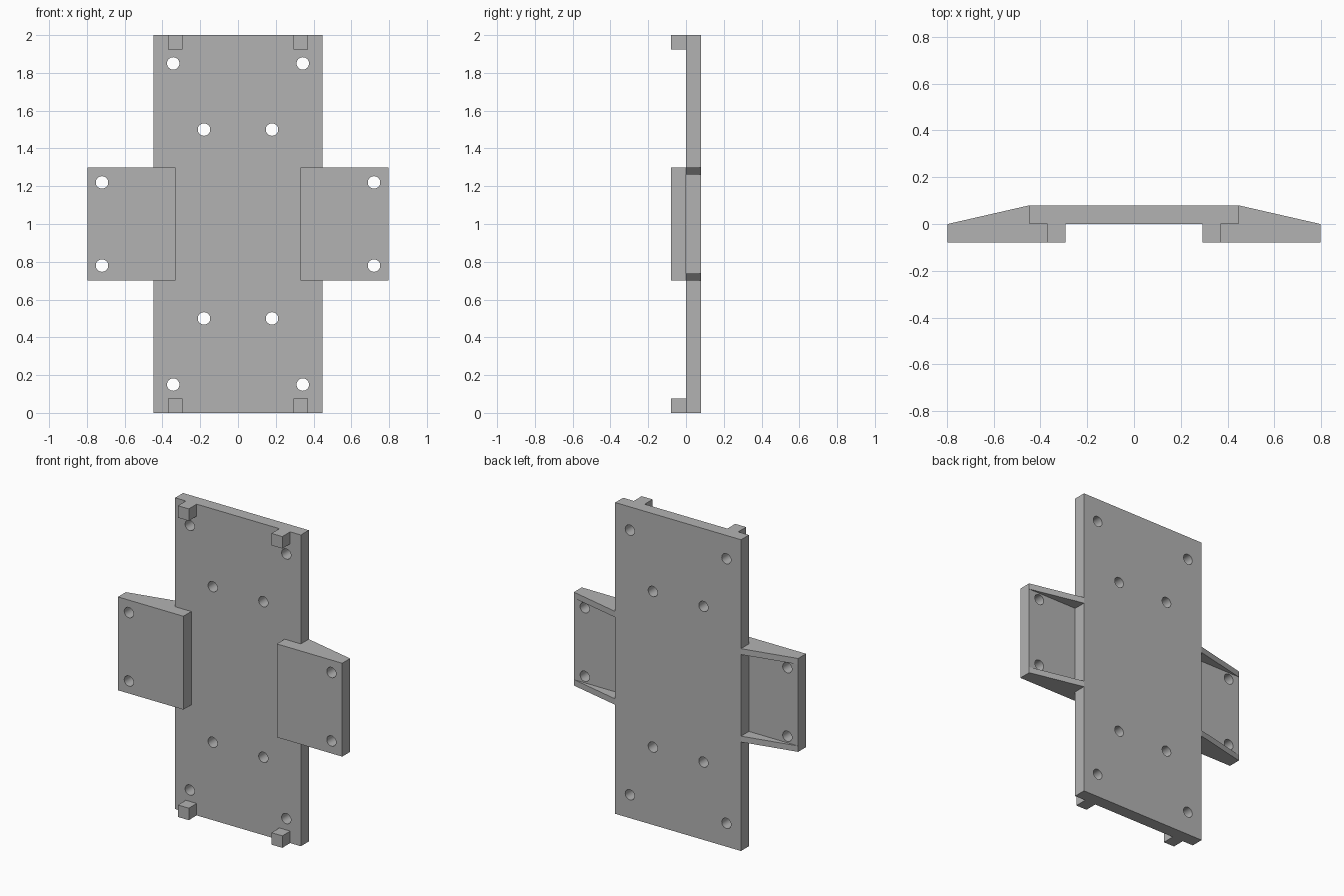
import bpy, bmesh
from math import radians
from mathutils import Matrix, Vector

cube = bpy.data.objects.get("Cube")
if cube:
    bpy.data.objects.remove(cube, do_unlink=True)

grey = bpy.data.materials.new("plain grey")
grey.use_nodes = True
grey.diffuse_color = (0.45, 0.45, 0.45, 1)
grey.node_tree.nodes["Principled BSDF"].inputs["Base Color"].default_value = grey.diffuse_color

HALF_W, THICK, HEIGHT = 0.447, 0.08, 2.0
REACH, WING_IN = 0.797, 0.332
WING_LOW, WING_TOP, RIB = 0.70, 1.30, 0.038
PEG = 0.077


def finish(name, bm):
    bmesh.ops.recalc_face_normals(bm, faces=bm.faces)
    mesh = bpy.data.meshes.new(name)
    bm.to_mesh(mesh)
    bm.free()
    mesh.materials.append(grey)
    obj = bpy.data.objects.new(name, mesh)
    bpy.context.collection.objects.link(obj)
    return obj


def prism(name, outline, low, high):
    """Extrude an (x, y) outline upward from low to high."""
    bm = bmesh.new()
    face = bm.faces.new([bm.verts.new((x, y, low)) for x, y in outline])
    top = bmesh.ops.extrude_face_region(bm, geom=[face])["geom"]
    bmesh.ops.translate(bm, vec=Vector((0, 0, high - low)),
                        verts=[v for v in top if isinstance(v, bmesh.types.BMVert)])
    return finish(name, bm)


def block(name, x0, x1, y0, y1, z0, z1):
    return prism(name, [(x0, y0), (x1, y0), (x1, y1), (x0, y1)], z0, z1)


def drill(obj, holes, radius=0.033):
    """Cut round holes through the part from front to back."""
    bm = bmesh.new()
    for x, z in holes:
        bmesh.ops.create_cone(
            bm, cap_ends=True, segments=32, radius1=radius, radius2=radius, depth=0.5,
            matrix=Matrix.Translation((x, 0, z)) @ Matrix.Rotation(radians(90), 4, "X"))
    cutter = finish("hole_cutter", bm)
    cutter.hide_render = True
    mod = obj.modifiers.new("holes", "BOOLEAN")
    mod.operation, mod.solver, mod.object = "DIFFERENCE", "EXACT", cutter
    bpy.ops.object.select_all(action="DESELECT")
    obj.select_set(True)
    bpy.context.view_layer.objects.active = obj
    bpy.ops.object.modifier_apply(modifier=mod.name)
    bpy.data.objects.remove(cutter, do_unlink=True)
    bpy.ops.object.shade_smooth_by_angle(angle=radians(30))


# Main plate with outer and inner hole pairs
plate = block("main_plate", -HALF_W, HALF_W, 0, THICK, 0, HEIGHT)
drill(plate, [(s * x, 1 + t * z) for s in (-1, 1) for t in (-1, 1)
              for x, z in ((0.343, 0.85), (0.18, 0.5))])

for side, s in (("left", 1), ("right", -1)):
    # Side wing on the front of the plate
    wing = block(side + "_wing", s * WING_IN, s * REACH, -THICK, 0, WING_LOW, WING_TOP)
    drill(wing, [(s * 0.72, 0.78), (s * 0.72, 1.22)])

    # Sloped ribs bracing the wing against the plate edge
    slope = [(s * HALF_W, 0), (s * REACH, 0), (s * HALF_W, THICK)]
    prism(side + "_lower_rib", slope, WING_LOW, WING_LOW + RIB)
    prism(side + "_upper_rib", slope, WING_TOP - RIB, WING_TOP)

    # Square corner pegs
    for level, z in (("lower", 0), ("upper", HEIGHT - PEG)):
        block(f"{side}_{level}_peg", s * 0.294, s * 0.371, -THICK, 0, z, z + PEG)
